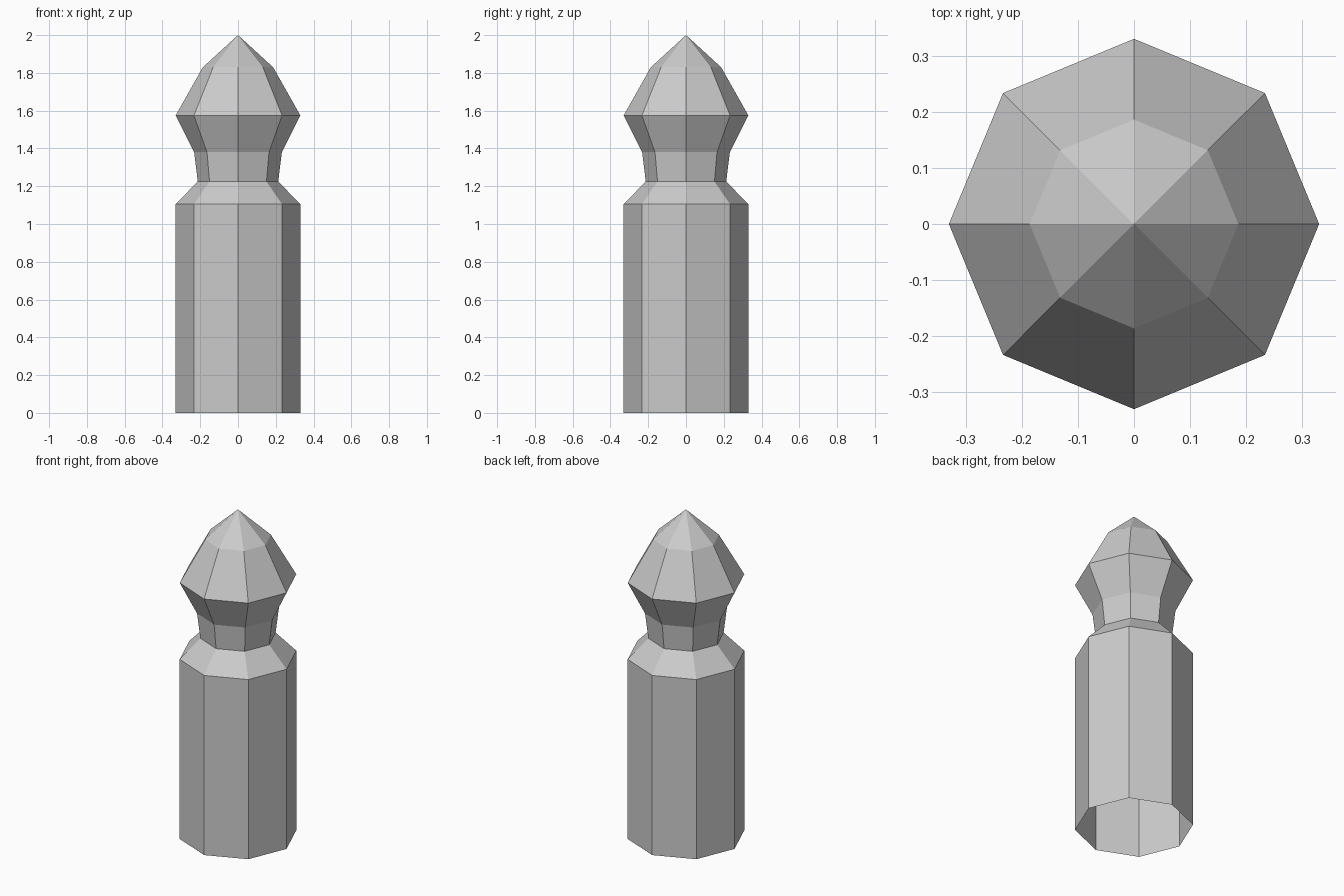
import bpy
import bmesh
from math import cos, sin, tau

if "Cube" in bpy.data.objects:
    bpy.data.objects.remove(bpy.data.objects["Cube"])

SIDES = 8


def lathe(name, profile, tip_z):
    """Revolve (radius, z) rings into a flat-faced shell closed by a point on top."""
    bm = bmesh.new()
    rings = [[bm.verts.new((r * cos(tau * i / SIDES), r * sin(tau * i / SIDES), z))
              for i in range(SIDES)] for r, z in profile]
    tip = bm.verts.new((0, 0, tip_z))
    for i in range(SIDES):
        j = (i + 1) % SIDES
        for low, high in zip(rings, rings[1:]):
            bm.faces.new((low[i], low[j], high[j], high[i]))
        bm.faces.new((rings[-1][i], rings[-1][j], tip))
    mesh = bpy.data.meshes.new(name)
    bm.to_mesh(mesh)
    bm.free()
    obj = bpy.data.objects.new(name, mesh)
    bpy.context.collection.objects.link(obj)
    return obj


# Post: open-bottomed shaft, sloped shoulder, narrow neck, pointed finial
lathe("finial_post", [
    (0.33, 0.0), (0.33, 1.105),    # shaft
    (0.213, 1.225),                # shoulder
    (0.232, 1.38),                 # neck
    (0.33, 1.575), (0.186, 1.83),  # finial
], tip_z=2.0)
